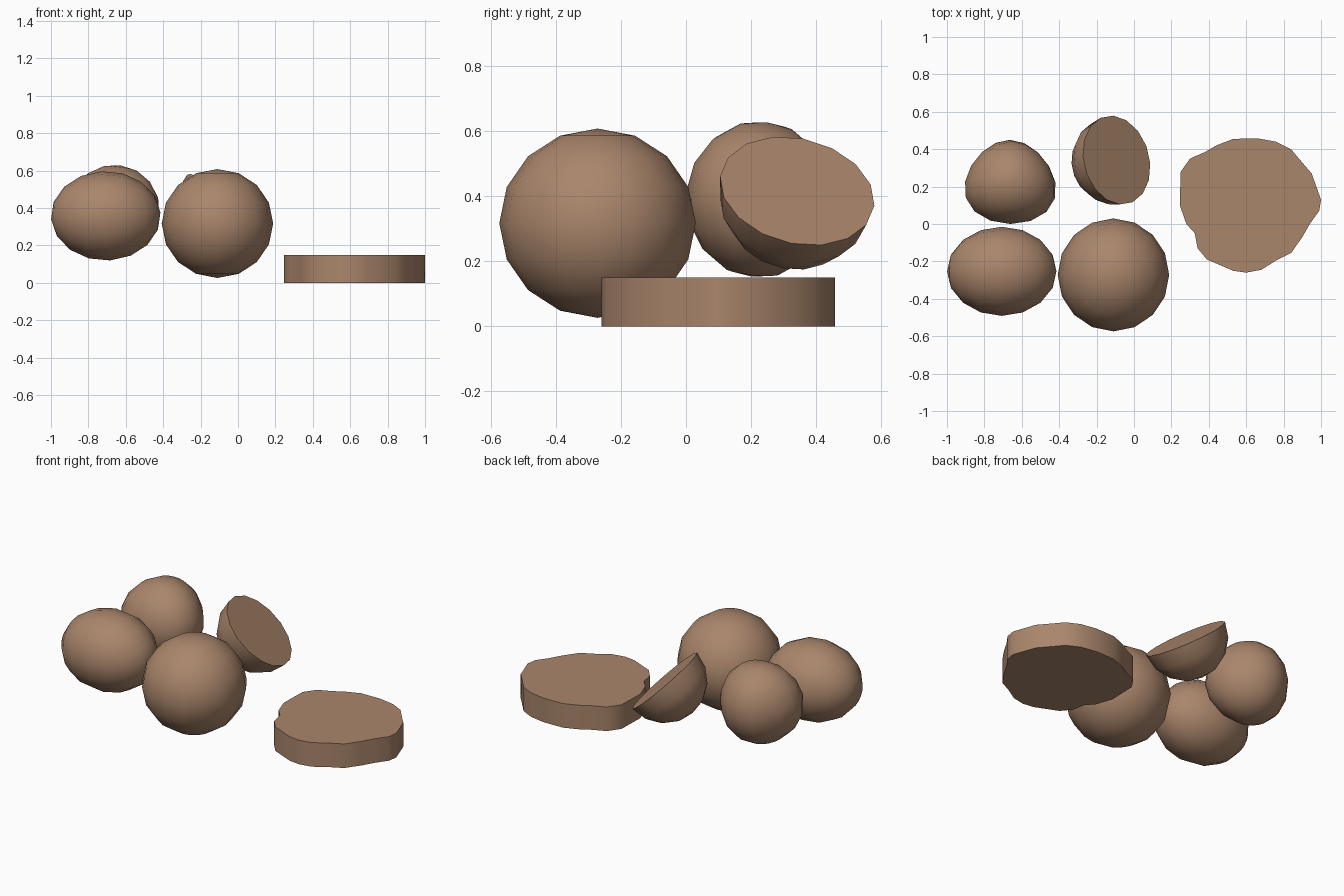
import bpy, bmesh, math
from mathutils import Vector, Matrix

if "Cube" in bpy.data.objects:
    bpy.data.objects.remove(bpy.data.objects["Cube"])

skin = bpy.data.materials.new("potato brown")
skin.diffuse_color = (0.40, 0.237, 0.148, 1)
skin.use_nodes = True
skin.node_tree.nodes["Principled BSDF"].inputs["Base Color"].default_value = skin.diffuse_color


def finish(name, bm):
    bmesh.ops.recalc_face_normals(bm, faces=bm.faces[:])
    me = bpy.data.meshes.new(name)
    bm.to_mesh(me)
    bm.free()
    me.materials.append(skin)
    ob = bpy.data.objects.new(name, me)
    bpy.context.collection.objects.link(ob)
    bpy.ops.object.select_all(action='DESELECT')
    ob.select_set(True)
    bpy.context.view_layer.objects.active = ob
    bpy.ops.object.shade_smooth_by_angle(angle=math.radians(35))
    return ob


def potato(name, centre, radii, pole=(0, 0, 1), taper=0.0, cut=None):
    """Lumpy ball: sphere with its pole turned, scaled, narrowed along y, optionally halved."""
    bm = bmesh.new()
    bmesh.ops.create_uvsphere(bm, u_segments=16, v_segments=8, radius=1)
    turn = Vector((0, 0, 1)).rotation_difference(Vector(pole).normalized()).to_matrix()
    for v in bm.verts:
        p = turn @ v.co
        p.x *= 1 - taper * p.y
        v.co = Vector(p[i] * radii[i] + centre[i] for i in range(3))
    if cut:
        res = bmesh.ops.bisect_plane(bm, geom=bm.verts[:] + bm.edges[:] + bm.faces[:],
                                     dist=1e-4, plane_co=centre, plane_no=cut, clear_outer=True)
        rim = [e for e in bm.edges if e.is_boundary]
        bmesh.ops.contextual_create(bm, geom=rim)
    return finish(name, bm)


# whole potatoes
potato("large_potato", (-0.11, -0.272, 0.317), (0.298, 0.302, 0.291))
potato("long_potato", (-0.707, -0.253, 0.358), (0.293, 0.238, 0.239), pole=(1, 0, 0.08))
potato("back_potato", (-0.662, 0.225, 0.39), (0.244, 0.226, 0.241), pole=(0.15, 0.1, 1), taper=0.18)

# half potato, cut face tilted up and to the right
normal = (0.666, 0.187, 0.722)
potato("half_potato", (-0.093, 0.342, 0.416), (0.242, 0.242, 0.242), pole=normal, cut=normal)

# flat slice with an irregular outline
outline = [(0.247, 0.19), (0.25, 0.28), (0.30, 0.35), (0.38, 0.385), (0.44, 0.42), (0.53, 0.455),
           (0.66, 0.458), (0.76, 0.44), (0.84, 0.40), (0.89, 0.34), (0.95, 0.27), (0.975, 0.20),
           (1.0, 0.13), (0.99, 0.07), (0.94, 0.0), (0.90, -0.07), (0.84, -0.155), (0.76, -0.195),
           (0.68, -0.245), (0.60, -0.26), (0.53, -0.25), (0.46, -0.22), (0.39, -0.19),
           (0.34, -0.13), (0.325, -0.05), (0.28, 0.0), (0.245, 0.10)]
bm = bmesh.new()
base = bm.faces.new([bm.verts.new((x, y, 0)) for x, y in outline])
top = bmesh.ops.extrude_face_region(bm, geom=[base], use_keep_orig=True)
bmesh.ops.translate(bm, vec=(0, 0, 0.15),
                    verts=[g for g in top["geom"] if isinstance(g, bmesh.types.BMVert)])
finish("potato_slice", bm)
